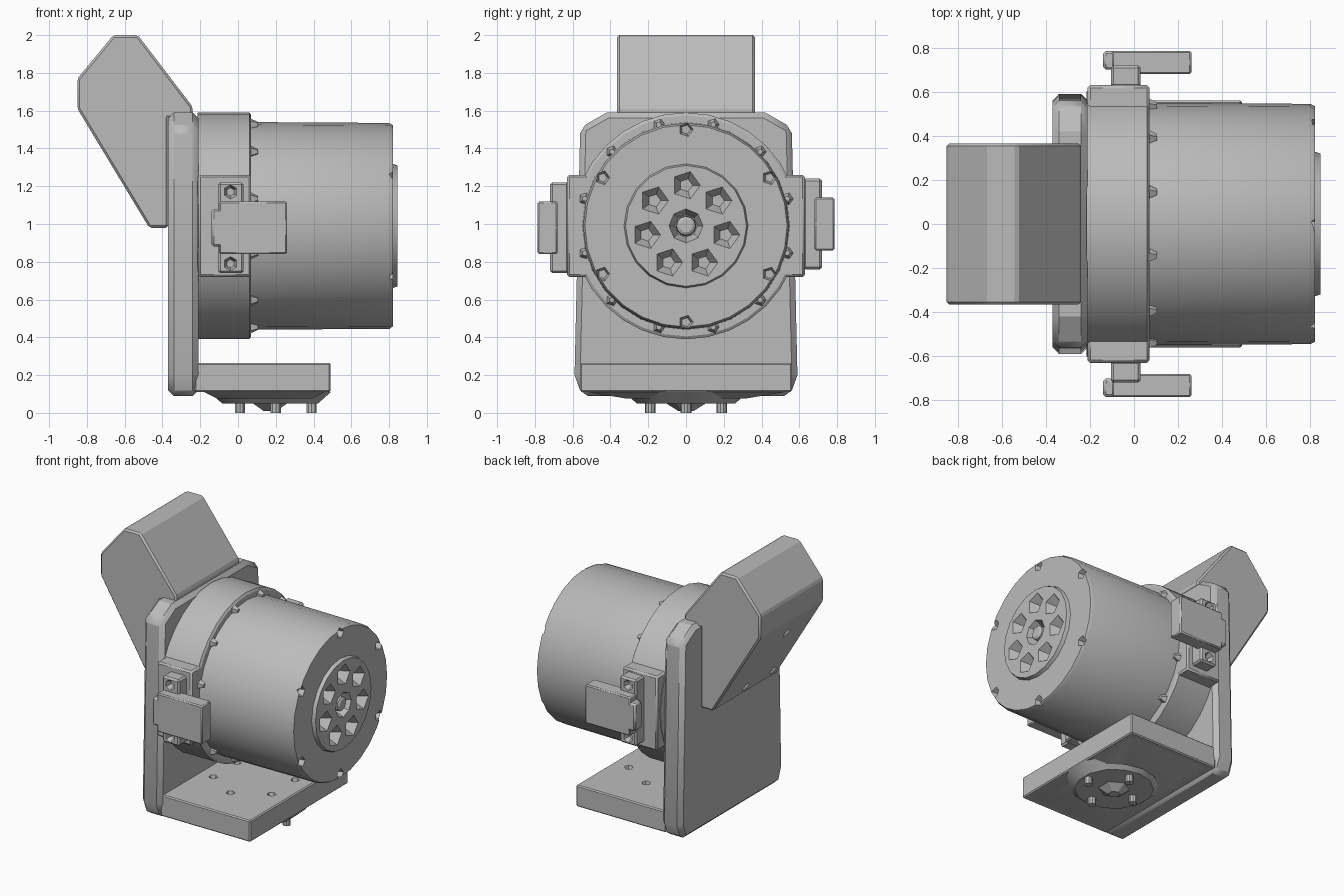
import bpy
import bmesh
from math import pi, cos, sin, atan2
from mathutils import Matrix, Vector

cube = bpy.data.objects.get("Cube")
if cube:
    bpy.data.objects.remove(cube, do_unlink=True)

grey = bpy.data.materials.new("mid_grey")
grey.use_nodes = True
tone = (0.5, 0.5, 0.5, 1)
grey.diffuse_color = tone
grey.node_tree.nodes["Principled BSDF"].inputs["Base Color"].default_value = tone

AXIS = 0.99  # height of the drum axis
ALONG_X = Matrix.Rotation(pi / 2, 4, "Y")


def finish(name, bm, bevel=0):
    bmesh.ops.recalc_face_normals(bm, faces=bm.faces)
    mesh = bpy.data.meshes.new(name)
    bm.to_mesh(mesh)
    bm.free()
    mesh.materials.append(grey)
    obj = bpy.data.objects.new(name, mesh)
    bpy.context.collection.objects.link(obj)
    if bevel:
        mod = obj.modifiers.new("bevel", "BEVEL")
        mod.width = bevel
        mod.segments = 1
    smooth(obj)
    return obj


def smooth(obj):
    bpy.ops.object.select_all(action="DESELECT")
    obj.select_set(True)
    bpy.context.view_layer.objects.active = obj
    bpy.ops.object.shade_smooth_by_angle(angle=0.5)


def prism(name, profile, axis, low, high, bevel=0):
    """Extrude a 2D profile: (x, z) along y, or (y, z) along x."""
    bm = bmesh.new()
    place = (lambda a, b, d: (a, d, b)) if axis == "y" else (lambda a, b, d: (d, a, b))
    face = bm.faces.new([bm.verts.new(place(a, b, low)) for a, b in profile])
    new = bmesh.ops.extrude_face_region(bm, geom=[face])["geom"]
    shift = Vector(place(0, 0, high - low))
    bmesh.ops.translate(bm, vec=shift, verts=[v for v in new if isinstance(v, bmesh.types.BMVert)])
    return finish(name, bm, bevel)


def box(name, x, y, z, bevel=0):
    return prism(name, [(x[0], z[0]), (x[1], z[0]), (x[1], z[1]), (x[0], z[1])], "y", *y, bevel)


def add_cone(bm, place, sides, r1, r2, depth, turn=ALONG_X):
    bmesh.ops.create_cone(bm, cap_ends=True, segments=sides, radius1=r1, radius2=r2,
                          depth=depth, matrix=Matrix.Translation(place) @ turn)


def lathe(name, rings, sides):
    """Solid of revolution about the drum axis from (x, radius) rings."""
    bm = bmesh.new()
    loops = [[bm.verts.new((x, r * sin(2 * pi * i / sides), AXIS + r * cos(2 * pi * i / sides)))
              for i in range(sides)] for x, r in rings]
    for a, b in zip(loops, loops[1:]):
        for i in range(sides):
            j = (i + 1) % sides
            bm.faces.new((a[i], a[j], b[j], b[i]))
    bm.faces.new(loops[0])
    bm.faces.new(loops[-1])
    return finish(name, bm)


def carve(obj, bm):
    """Cut the cutter mesh out of the object and discard the cutter."""
    cutter = finish("cutter", bm)
    cutter.hide_render = True
    mod = obj.modifiers.new("cut", "BOOLEAN")
    mod.operation, mod.solver, mod.object = "DIFFERENCE", "EXACT", cutter
    bpy.context.view_layer.objects.active = obj
    for m in list(obj.modifiers):
        bpy.ops.object.modifier_apply(modifier=m.name)
    bpy.data.objects.remove(cutter, do_unlink=True)
    smooth(obj)


def around(count, radius, start=0.0):
    for i in range(count):
        a = start + 2 * pi * i / count
        yield radius * sin(a), radius * cos(a), a


# Upright back plate with clipped corners
half = [(0.42, 1.59), (0.56, 1.51), (0.59, 0.2), (0.55, 0.09)]
outline = half + [(-y, z) for y, z in reversed(half)]
prism("back_plate", outline, "x", -0.37, -0.21, 0.03)

# Angled hood behind the plate, with screw recesses in the sloping back
hood = prism("rear_hood", [(-0.66, 2), (-0.53, 2), (-0.24, 1.62), (-0.24, 1.56), (-0.37, 1.56),
                           (-0.37, 0.98), (-0.47, 0.98), (-0.85, 1.61), (-0.85, 1.77)],
             "y", -0.365, 0.365, 0.012)
bm = bmesh.new()
normal = Vector((-0.63, 0, -0.38)).normalized()
turn = normal.to_track_quat("Z", "Y").to_matrix().to_4x4()
for y, t in ((0.04, 0.1), (-0.27, 0.1), (-0.07, 0.76)):
    spot = Vector((-0.47 - 0.38 * t, y, 0.98 + 0.63 * t))
    add_cone(bm, spot, 5, 0.02, 0.05, 0.08, turn)
carve(hood, bm)

# Collar and drum
lathe("collar", [(-0.215, 0.6), (0.06, 0.6), (0.07, 0.585)], 32)
drum = lathe("drum", [(0, 0.55), (0.8, 0.545), (0.82, 0.535)], 28)
bm = bmesh.new()
for y, z, a in around(6, 0.51):
    add_cone(bm, (0.81, y, AXIS + z), 5, 0.025, 0.045, 0.06)
bmesh.ops.create_cone(bm, cap_ends=True, segments=20, radius1=0.29, radius2=0.29, depth=0.2,
                      matrix=Matrix.Translation((0.83, 0, AXIS)) @ ALONG_X)
carve(drum, bm)

# Clamp screws along the front edge of the collar
bm = bmesh.new()
for y, z, a in around(12, 0.555, pi / 12):
    add_cone(bm, (0.08, y, AXIS + z), 5, 0.04, 0.015, 0.05)
finish("collar_screws", bm)

# End cap with a ring of pockets and a hollow centre
cap = lathe("end_cap", [(0.72, 0.3), (0.815, 0.33), (0.845, 0.32)], 20)
bm = bmesh.new()
for y, z, a in around(7, 0.215):
    add_cone(bm, (0.82, y, AXIS + z), 5, 0.035, 0.085, 0.08)
add_cone(bm, (0.82, 0, AXIS), 8, 0.06, 0.1, 0.1)
carve(cap, bm)
lathe("cap_hub", [(0.76, 0.055), (0.83, 0.05), (0.84, 0.035)], 12)

# Side lugs and latches; the two sides match by a half turn about the drum axis
for side, label in ((-1, "right"), (1, "left")):
    def span(low, high):
        return sorted((side * low, side * high))

    def rise(low, high):
        return sorted((AXIS - side * (AXIS - z) * -1 for z in (low, high))) if side < 0 else \
            sorted(2 * AXIS - z for z in (low, high))

    box(label + "_lug", (-0.21, 0.07), span(0.4, 0.63), (0.72, 1.26), 0.012)
    low, high = rise(0.74, 1.22)
    bracket = box(label + "_bracket", (-0.105, 0.03), span(0.62, 0.72), (low, high), 0.012)
    bm = bmesh.new()
    out = Matrix.Rotation(-side * pi / 2, 4, "X")
    for z in (low + 0.05, high - 0.05):
        add_cone(bm, (-0.04, side * 0.71, z), 6, 0.022, 0.045, 0.06, out)
    carve(bracket, bm)
    box(label + "_latch_arm", (-0.1, 0.26), span(0.68, 0.785), rise(0.84, 1.12), 0.008)
    box(label + "_latch_heel", (-0.14, -0.08), span(0.7, 0.785), rise(0.88, 1.08), 0.012)

# Base shelf with screw recesses
shelf = box("base_shelf", (-0.23, 0.49), (-0.56, 0.56), (0.11, 0.265), 0.008)
bm = bmesh.new()
for x, y, a in around(6, 0.27, pi / 3):
    add_cone(bm, (0.13 + x, y, 0.26), 5, 0.02, 0.04, 0.06, Matrix.Identity(4))
carve(shelf, bm)

# Tapered underside of the shelf
bm = bmesh.new()
bmesh.ops.create_cube(bm, size=1)
for v in bm.verts:
    top = v.co.z > 0
    v.co = (0.14 + v.co.x * (0.66 if top else 0.5), v.co.y * (1.1 if top else 0.62),
            0.115 if top else 0.075)
finish("shelf_underside", bm)

# Round boss, centre point and locating pins
bm = bmesh.new()
FLAT = Matrix.Identity(4)
add_cone(bm, (0.17, 0, 0.08), 14, 0.26, 0.33, 0.06, FLAT)
add_cone(bm, (0.17, 0, 0.035), 6, 0.04, 0.12, 0.05, FLAT)
for x, y, a in around(4, 0.19):
    add_cone(bm, (0.2 + x, y, 0.05), 10, 0.028, 0.028, 0.1, FLAT)
finish("base_boss_and_pins", bm)
